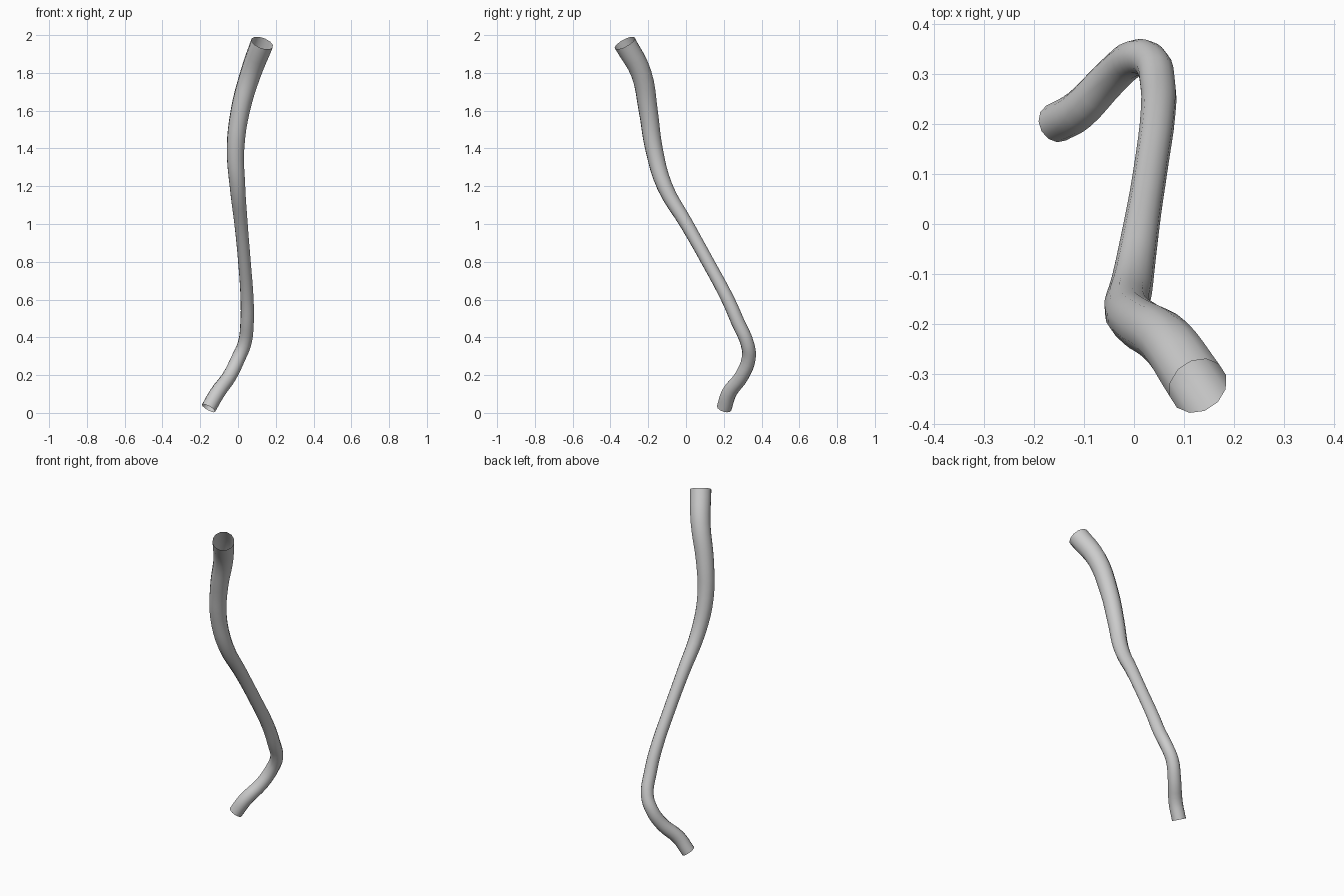
import bpy

if "Cube" in bpy.data.objects:
    bpy.data.objects.remove(bpy.data.objects["Cube"])

# Centre line of the tube: x, y, z, radius
path = [
    (-0.156, 0.202, 0.025, 0.040),
    (-0.110, 0.228, 0.105, 0.040),
    (-0.045, 0.295, 0.195, 0.038),
    (0.002, 0.332, 0.290, 0.037),
    (0.034, 0.325, 0.365, 0.036),
    (0.048, 0.275, 0.480, 0.036),
    (0.048, 0.222, 0.600, 0.035),
    (0.034, 0.115, 0.800, 0.034),
    (0.016, 0.003, 1.000, 0.036),
    (-0.003, -0.113, 1.200, 0.042),
    (-0.013, -0.170, 1.400, 0.047),
    (0.012, -0.200, 1.600, 0.051),
    (0.068, -0.238, 1.800, 0.056),
    (0.128, -0.324, 1.958, 0.061),
]

# Tapered open tube with twelve sides
curve = bpy.data.curves.new("bent_tube", "CURVE")
curve.dimensions = "3D"
curve.bevel_depth = 1.0
curve.bevel_resolution = 4
curve.resolution_u = 4
curve.use_fill_caps = False
spline = curve.splines.new("BEZIER")
spline.bezier_points.add(len(path) - 1)
for point, (x, y, z, r) in zip(spline.bezier_points, path):
    point.co = (x, y, z)
    point.radius = r
    point.handle_left_type = point.handle_right_type = "AUTO"
spline.radius_interpolation = "CARDINAL"
spline.use_smooth = True

tube = bpy.data.objects.new("bent_tube", curve)
bpy.context.collection.objects.link(tube)
bpy.context.view_layer.objects.active = tube
tube.select_set(True)
bpy.ops.object.convert(target="MESH")
bpy.ops.object.shade_smooth()
